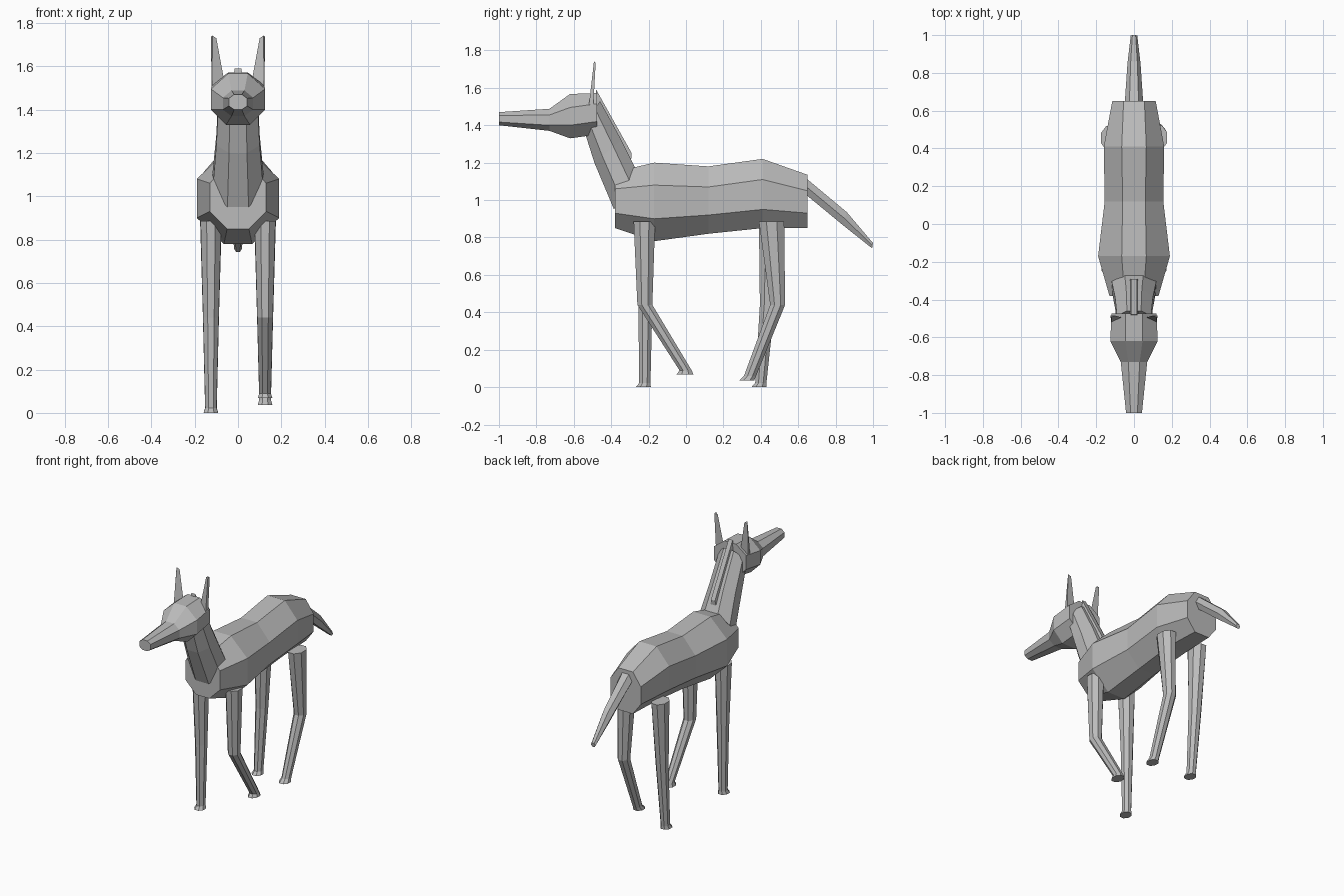
import bpy, bmesh
from math import cos, sin, pi

cube = bpy.data.objects.get("Cube")
if cube:
    bpy.data.objects.remove(cube, do_unlink=True)

coat = bpy.data.materials.new("grey coat")
coat.use_nodes = True
grey = (0.5, 0.5, 0.5, 1)
coat.diffuse_color = grey
coat.node_tree.nodes["Principled BSDF"].inputs["Base Color"].default_value = grey


def loft(name, rings):
    """Skin a row of matching rings into one closed, flat-shaded part."""
    bm = bmesh.new()
    rows = [[bm.verts.new(p) for p in ring] for ring in rings]
    n = len(rows[0])
    for a, b in zip(rows, rows[1:]):
        for i in range(n):
            j = (i + 1) % n
            bm.faces.new((a[i], a[j], b[j], b[i]))
    bm.faces.new(rows[0])
    bm.faces.new(rows[-1])
    bmesh.ops.recalc_face_normals(bm, faces=bm.faces)
    mesh = bpy.data.meshes.new(name)
    bm.to_mesh(mesh)
    bm.free()
    mesh.materials.append(coat)
    obj = bpy.data.objects.new(name, mesh)
    bpy.context.collection.objects.link(obj)
    return obj


def barrel(y, top, upper, lower, bottom, wide, wtop, wbot):
    """Upright eight-sided section with its own corner heights."""
    half = [(wtop, top), (wide, upper), (wide, lower), (wbot, bottom)]
    return ([(x, y, z) for x, z in half] +
            [(-x, y, z) for x, z in reversed(half)])


def slanted(front, back, wide, sides=8):
    """Regular section spanned between two (y, z) points on the centre line."""
    cy, cz = (front[0] + back[0]) / 2, (front[1] + back[1]) / 2
    dy, dz = (back[0] - front[0]) / 2, (back[1] - front[1]) / 2
    ring = []
    for i in range(sides):
        a = 2 * pi * (i + 0.5) / sides
        k = 1 / cos(pi / sides)
        ring.append((wide * k * sin(a), cy + dy * k * cos(a), cz + dz * k * cos(a)))
    return ring


# Trunk
loft("body", [barrel(*s) for s in (
    (-0.38, 1.15, 1.06, 0.93, 0.85, 0.13, 0.05, 0.05),
    (-0.17, 1.20, 1.08, 0.90, 0.78, 0.19, 0.065, 0.065),
    (0.12, 1.18, 1.07, 0.92, 0.82, 0.155, 0.06, 0.06),
    (0.41, 1.22, 1.11, 0.95, 0.85, 0.16, 0.065, 0.065),
    (0.65, 1.135, 1.05, 0.93, 0.85, 0.115, 0.055, 0.055))])

# Head with long muzzle
loft("head", [barrel(*s) for s in (
    (-1.0, 1.47, 1.452, 1.417, 1.40, 0.042, 0.018, 0.018),
    (-0.73, 1.488, 1.455, 1.40, 1.37, 0.07, 0.03, 0.03),
    (-0.62, 1.567, 1.495, 1.40, 1.33, 0.125, 0.045, 0.055),
    (-0.475, 1.572, 1.515, 1.42, 1.35, 0.12, 0.045, 0.05))])

# Neck and mane
loft("neck", [
    slanted((-0.385, 0.95), (-0.27, 1.17), 0.118),
    slanted((-0.49, 1.20), (-0.345, 1.32), 0.10),
    slanted((-0.55, 1.39), (-0.46, 1.53), 0.09)])
loft("mane", [
    [(-0.03, y, low), (0.03, y, low), (0.015, y + 0.01, high), (-0.015, y + 0.01, high)]
    for y, low, high in ((-0.30, 1.15, 1.25), (-0.49, 1.50, 1.59))])

# Tail
loft("tail", [
    slanted((0.64, 1.03), (0.65, 1.11), 0.042, 6),
    slanted((0.84, 0.865), (0.86, 0.935), 0.03, 6),
    slanted((0.995, 0.742), (1.0, 0.77), 0.015, 6)])


def leg(name, x, stations):
    """Eight-sided leg through (front y, back y, z, half width) stations."""
    rings = [slanted((a, z), (b, z), w) for a, b, z, w in stations]
    loft(name, rings).location.x = x


# Straight legs on the right, stepping legs on the left
leg("right_front_leg", -0.125, (
    (-0.28, -0.165, 0.885, 0.048), (-0.255, -0.18, 0.44, 0.036),
    (-0.25, -0.19, 0.022, 0.026), (-0.268, -0.188, 0, 0.034)))
leg("left_front_leg", 0.125, (
    (-0.28, -0.165, 0.885, 0.048), (-0.26, -0.18, 0.44, 0.036),
    (-0.035, 0.03, 0.09, 0.027), (-0.05, 0.04, 0.068, 0.034)))
leg("right_hind_leg", -0.125, (
    (0.39, 0.52, 0.885, 0.05), (0.395, 0.475, 0.44, 0.037),
    (0.37, 0.43, 0.022, 0.027), (0.35, 0.43, 0, 0.034)))
leg("left_hind_leg", 0.125, (
    (0.39, 0.525, 0.885, 0.05), (0.45, 0.53, 0.44, 0.037),
    (0.31, 0.375, 0.06, 0.027), (0.285, 0.365, 0.036, 0.034)))

# Pointed, folded ears
for name, s in (("left_ear", 1), ("right_ear", -1)):
    loft(name, [[(s * x, y, z) for x, y, z in ring] for ring in (
        [(0.065, -0.495, 1.54), (0.12, -0.52, 1.50), (0.122, -0.495, 1.51)],
        [(0.10, -0.485, 1.73), (0.118, -0.492, 1.742), (0.125, -0.483, 1.735)])])
